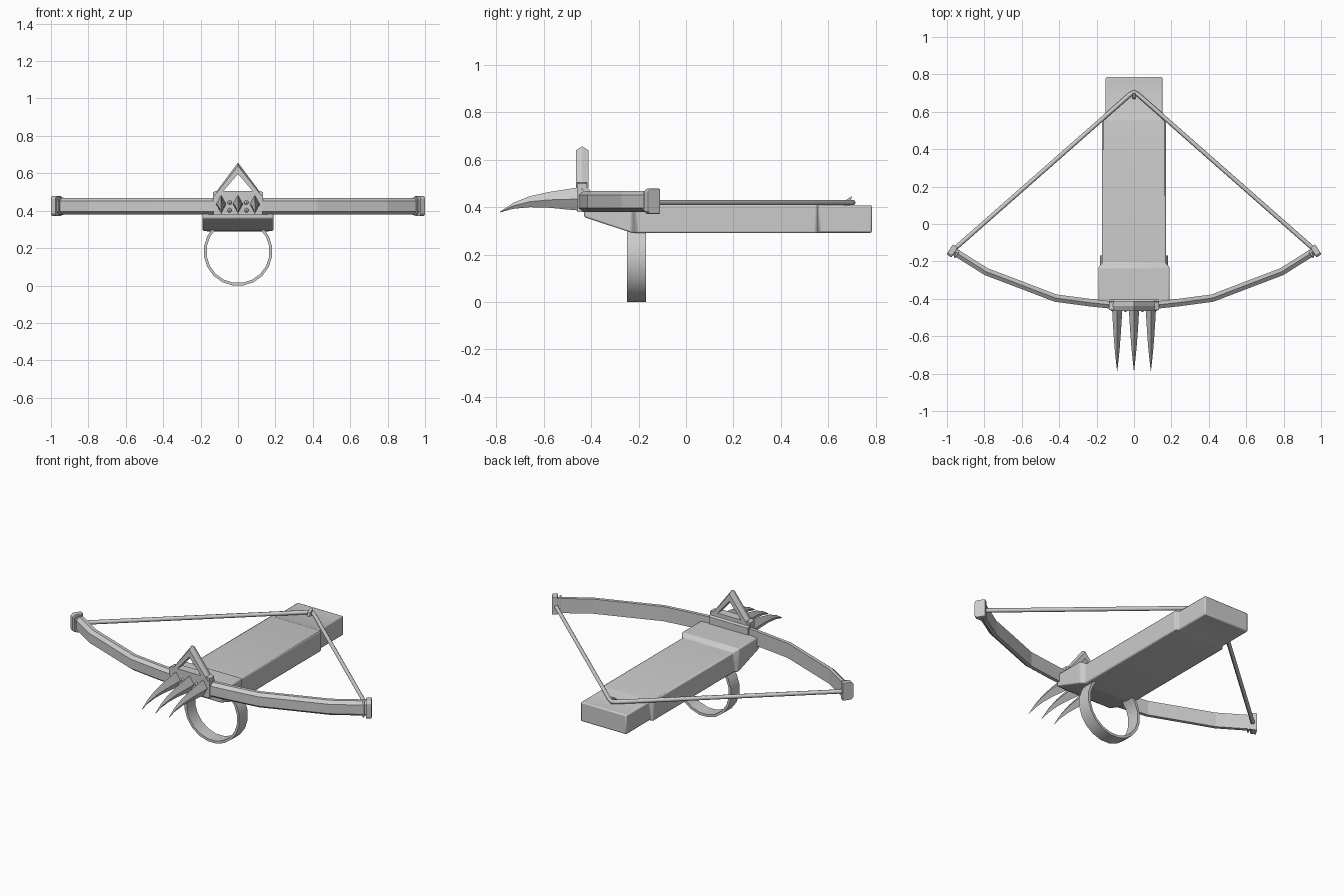
import bpy, bmesh, math
from mathutils import Vector

if "Cube" in bpy.data.objects:
    bpy.data.objects.remove(bpy.data.objects["Cube"])


def loft(name, rings, closed=False, bevel=0.0, smooth=None):
    """Skin a list of equal-length rings; cap the ends unless closed."""
    bm = bmesh.new()
    vs = [[bm.verts.new(p) for p in r] for r in rings]
    n, m = len(vs), len(vs[0])
    for i in range(n if closed else n - 1):
        a, b = vs[i], vs[(i + 1) % n]
        for j in range(m):
            k = (j + 1) % m
            bm.faces.new((a[j], a[k], b[k], b[j]))
    if not closed:
        bm.faces.new(vs[0])
        bm.faces.new(vs[-1])
    bmesh.ops.recalc_face_normals(bm, faces=bm.faces)
    me = bpy.data.meshes.new(name)
    bm.to_mesh(me)
    bm.free()
    ob = bpy.data.objects.new(name, me)
    bpy.context.collection.objects.link(ob)
    if bevel:
        mod = ob.modifiers.new("bevel", 'BEVEL')
        mod.width, mod.segments = bevel, 2
    if smooth:
        bpy.ops.object.select_all(action='DESELECT')
        ob.select_set(True)
        bpy.context.view_layer.objects.active = ob
        bpy.ops.object.shade_smooth_by_angle(angle=math.radians(smooth))
    return ob


def rect(y, w, z0, z1):
    return [(-w, y, z0), (w, y, z0), (w, y, z1), (-w, y, z1)]


def sweep(path, profile):
    """Rings of a (normal, z) profile along an xy path."""
    rings = []
    pts = [Vector(p) for p in path]
    for i, p in enumerate(pts):
        d = (pts[min(i + 1, len(pts) - 1)] - pts[max(i - 1, 0)]).normalized()
        rings.append([(p.x - d.y * a, p.y + d.x * a, z) for a, z in profile])
    return rings


# Stock: wide sloped nose, main body, narrower butt
loft("stock", [rect(*s) for s in (
    (-0.43, .19, .358, .43), (-0.23, .19, .292, .43), (-0.21, .17, .29, .412),
    (0.55, .17, .29, .412), (0.56, .152, .292, .408), (0.785, .152, .292, .408))],
    bevel=0.007, smooth=35)

# Bow limbs
half = [(.13, -.432), (.24, -.42), (.42, -.396), (.60, -.327), (.79, -.255), (.965, -.145)]
path = [(-x, y) for x, y in reversed(half)] + half
loft("bow", sweep(path, [(.02, .468), (0, .468), (-.02, .452),
                         (-.02, .396), (0, .38), (.02, .38)]))

# Limb tip caps and collars
for s, side in ((1, "right"), (-1, "left")):
    d = Vector((.84, .54))
    c = Vector((.972, -.144))

    def cap(name, t0, t1, w, z0, z1):
        ch = .012
        prof = [(-w, z0 + ch), (-w + ch, z0), (w, z0), (w, z1),
                (-w + ch, z1), (-w, z1 - ch)]
        rings = [[(s * x, y, z) for x, y, z in r]
                 for r in sweep([c + d * t0, c + d * t1], prof)]
        loft(name, rings, bevel=0.003)
    cap(side + "_tip_cap", -.015, .016, .031, .372, .478)
    cap(side + "_tip_collar", -.034, -.024, .024, .376, .472)

# Centre block holding the crest and claws
loft("centre_block", [
    [(x, -.458, .38), (x, -.405, .38), (x, -.405, .472), (x, -.425, .492), (x, -.445, .492), (x, -.458, .478)]
    for x in (-.13, .13)])

# Triangular crest frame with ridged outer edge
corners = ((0, 1), (1, 0), (-1, 0))


def tri(y, w, top, base):
    return [(sx * w, y, top if up else base) for sx, up in corners]


loft("crest", [tri(-.438, .136, .657, .475), tri(-.464, .124, .640, .482),
               tri(-.464, .078, .597, .505), tri(-.412, .078, .597, .505),
               tri(-.412, .124, .640, .482)], closed=True)
loft("crest_base", [[(x, y, z) for x, z in ((-.134, .45), (.134, .45), (.134, .50), (.118, .505),
                                            (-.118, .505), (-.134, .50))]
                    for y in (-.46, -.418)])

# Three curved claws with diamond section
claw = ((-.44, .028, .385, .486), (-.50, .025, .390, .476), (-.58, .020, .398, .464),
        (-.66, .014, .400, .446), (-.73, .007, .393, .418), (-.785, .001, .378, .381))
for i in (-1, 0, 1):
    x = .09 * i
    loft(f"claw_{i + 2}", [[(x - w, y, (a + b) / 2), (x, y, a), (x + w, y, (a + b) / 2), (x, y, b)]
                           for y, w, a, b in claw], smooth=30)

# Small studs between the claws
for x in (-.045, .045):
    for z in (.402, .444):
        bpy.ops.mesh.primitive_uv_sphere_add(segments=8, ring_count=6, radius=.012,
                                             location=(x, -.458, z))
        bpy.context.object.name = "stud"

# Bowstring
cu = bpy.data.curves.new("bowstring", 'CURVE')
cu.dimensions = '3D'
cu.bevel_depth, cu.bevel_resolution, cu.use_fill_caps = .012, 1, True
sp = cu.splines.new('POLY')
pts = [(-.965, -.138), (-.022, .692), (0, .704), (.022, .692), (.965, -.138)]
sp.points.add(len(pts) - 1)
for p, (x, y) in zip(sp.points, pts):
    p.co = (x, y, .419, 1)
bpy.context.collection.objects.link(bpy.data.objects.new("bowstring", cu))

# String catch
loft("string_catch", [[(x, .665, .40), (x, .69, .40), (x, .70, .447), (x, .675, .43)]
                      for x in (-.008, .008)])

# Finger ring under the stock
N = 20
rings = []
for i in range(N):
    a = 2 * math.pi * (i + .5) / N
    ca, sa = math.cos(a), math.sin(a)
    rings.append([(r * ca, y, .182 + r * sa) for r, y in
                  ((.184, -.248), (.184, -.168), (.169, -.168), (.169, -.248))])
loft("finger_ring", rings, closed=True, smooth=35)
